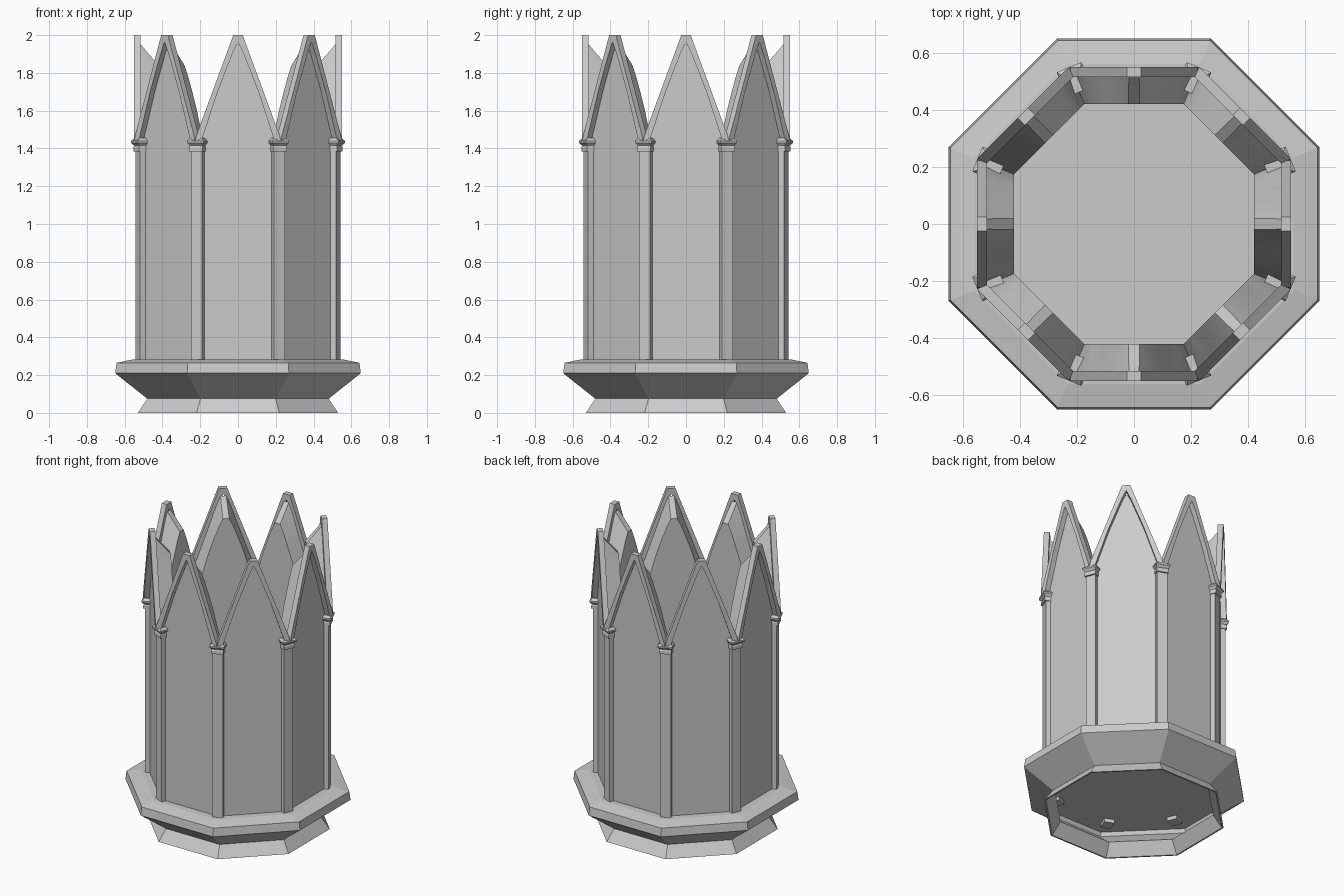
import bpy, bmesh, math

if "Cube" in bpy.data.objects:
    bpy.data.objects.remove(bpy.data.objects["Cube"])

STEP = math.pi / 4


def build(name, parts, smooth=False):
    """parts: list of (verts, faces) joined in one object"""
    bm = bmesh.new()
    for verts, faces in parts:
        vs = [bm.verts.new(v) for v in verts]
        for f in faces:
            bm.faces.new([vs[i] for i in f])
    bmesh.ops.recalc_face_normals(bm, faces=bm.faces[:])
    me = bpy.data.meshes.new(name)
    bm.to_mesh(me)
    bm.free()
    ob = bpy.data.objects.new(name, me)
    bpy.context.collection.objects.link(ob)
    if smooth:
        bpy.ops.object.select_all(action='DESELECT')
        ob.select_set(True)
        bpy.context.view_layer.objects.active = ob
        bpy.ops.object.shade_smooth_by_angle(angle=math.radians(25))
    return ob


def place(t, r, z, a):
    """tangential, radial, height -> world, for a side facing angle a"""
    return (r * math.cos(a) - t * math.sin(a), r * math.sin(a) + t * math.cos(a), z)


def loft(sections, a):
    """closed solid through equal-length sections of (t, r, z) points"""
    n = len(sections[0])
    verts = [place(*p, a) for s in sections for p in s]
    faces = [list(range(n)), list(range((len(sections) - 1) * n, len(sections) * n))]
    for k in range(len(sections) - 1):
        for i in range(n):
            j = (i + 1) % n
            faces.append([k * n + i, k * n + j, (k + 1) * n + j, (k + 1) * n + i])
    return verts, faces


def ring(fn, offset):
    return [fn(offset + i * STEP) for i in range(8)]


def mirrored(half):
    return half + [(-x, z) for x, z in reversed(half)]


# Octagonal hollow plinth: closed profile of (apothem, z) with floor and underside
profile = [(0.53, 0), (0.48, 0.075), (0.65, 0.21), (0.643, 0.265), (0.56, 0.282),
           (0.40, 0.282)]
inside = [(0.40, 0.24), (0.62, 0.24), (0.63, 0.215), (0.467, 0.08), (0.52, 0)]
loop = profile + inside
k = 1 / math.cos(STEP / 2)
verts = [(r * k * math.cos((i + .5) * STEP), r * k * math.sin((i + .5) * STEP), z)
         for r, z in loop for i in range(8)]
faces = []
m = len(loop)
for s in range(m):
    if s == len(profile) - 1:
        continue
    q = (s + 1) % m
    for i in range(8):
        j = (i + 1) % 8
        faces.append([s * 8 + i, s * 8 + j, q * 8 + j, q * 8 + i])
top = (len(profile) - 1) * 8
faces.append(list(range(top, top + 8)))
faces.append(list(range(top + 8, top + 16)))
build("plinth", [(verts, faces)])

# Thick gabled walls, top edge sloping down towards the inside
outer = mirrored([(0.213, 0.25), (0.213, 1.42), (0.16, 1.55), (0.125, 1.65),
                  (0.09, 1.75), (0.05, 1.87), (0.018, 1.95)])
inner = mirrored([(0.174, 0.25), (0.174, 1.40), (0.142, 1.50), (0.11, 1.61),
                  (0.078, 1.70), (0.047, 1.78), (0.02, 1.84)])


def wall(a):
    return loft([[(x, 0.515, z) for x, z in outer], [(x, 0.42, z) for x, z in inner]], a)


build("gabled_walls", ring(wall, 0), smooth=True)

# Raised trim along each gable
trim_half = [(0.0, 1.965), (0.03, 1.90), (0.108, 1.70), (0.195, 1.435),
             (0.226, 1.435), (0.222, 1.465), (0.025, 2.0)]


def trim(a):
    parts = []
    pts = trim_half + [(-x, z) for x, z in reversed(trim_half[1:])]
    return loft([[(x, r, z) for x, z in pts] for r in (0.515, 0.55)], a)


build("gable_trim", ring(trim, 0))


# Corner columns and their capitals
def stack(levels):
    def make(a):
        return loft([[(-w / 2, 0.50, z), (w / 2, 0.50, z), (w / 2, r, z), (-w / 2, r, z)]
                     for w, r, z in levels], a)
    return make


build("corner_columns", ring(stack([(0.065, 0.574, 0.215), (0.065, 0.574, 1.39)]), STEP / 2))
build("column_capitals", ring(stack([
    (0.076, 0.584, 1.385), (0.076, 0.584, 1.405), (0.072, 0.580, 1.415),
    (0.094, 0.594, 1.43), (0.094, 0.594, 1.44), (0.07, 0.578, 1.455)]), STEP / 2))
